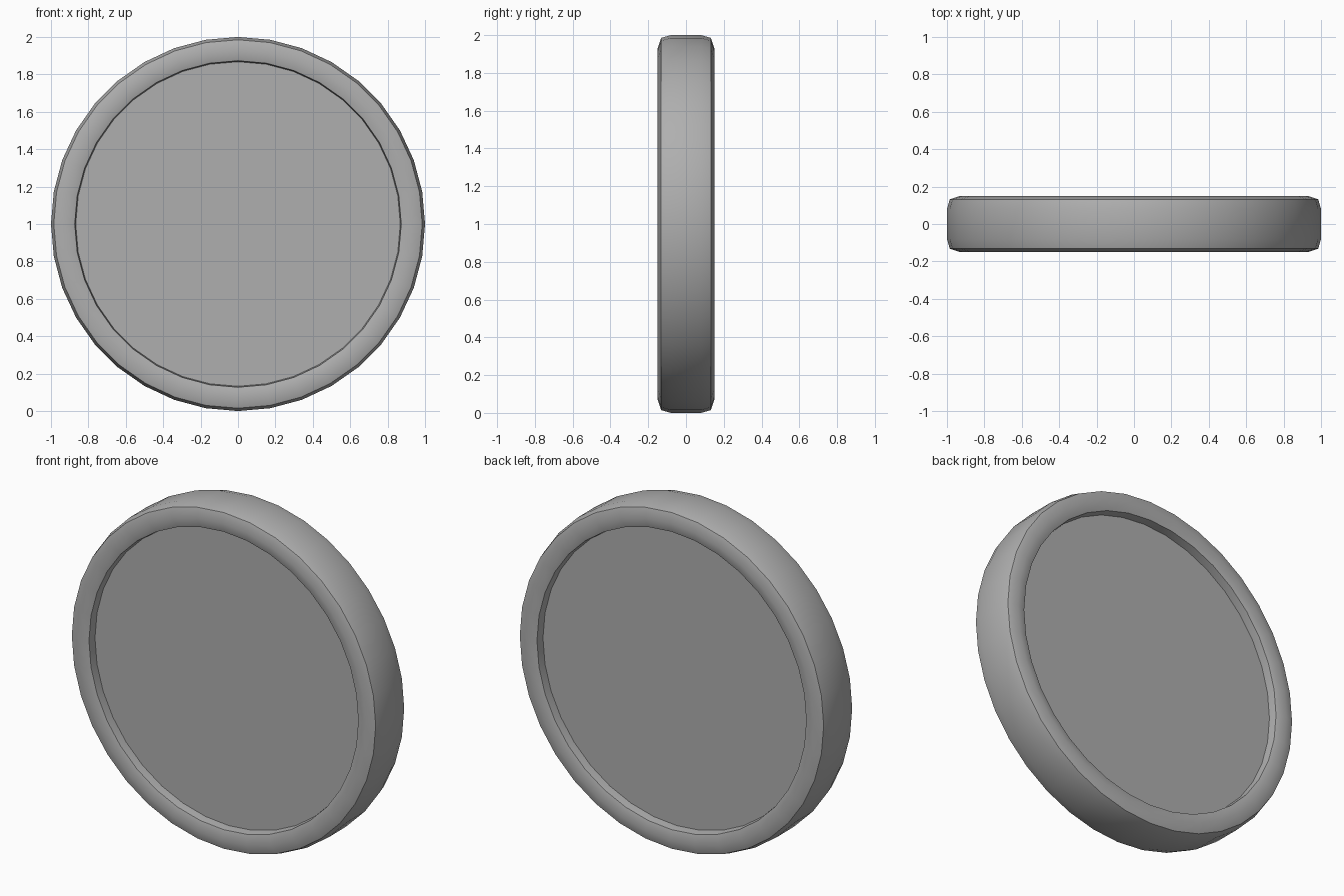
import bpy, bmesh
from math import sin, cos, radians, pi

if "Cube" in bpy.data.objects:
    bpy.data.objects.remove(bpy.data.objects["Cube"])

SEGMENTS = 36

grey = bpy.data.materials.new("dark_grey")
grey.diffuse_color = (0.43, 0.43, 0.43, 1)
grey.use_nodes = True
grey.node_tree.nodes["Principled BSDF"].inputs["Base Color"].default_value = grey.diffuse_color


def lathe(name, profile, closed):
    """Spin (radius, y) points around the y axis through z = 1."""
    bm = bmesh.new()
    rings = []
    for r, y in profile:
        rings.append([bm.verts.new((r * sin(2 * pi * i / SEGMENTS), y,
                                    1 + r * cos(2 * pi * i / SEGMENTS)))
                      for i in range(SEGMENTS)])
    pairs = list(zip(rings, rings[1:]))
    if closed:
        pairs.append((rings[-1], rings[0]))
    else:
        bm.faces.new(rings[0])
        bm.faces.new(rings[-1][::-1])
    for a, b in pairs:
        for i in range(SEGMENTS):
            j = (i + 1) % SEGMENTS
            bm.faces.new((a[i], a[j], b[j], b[i]))
    bmesh.ops.recalc_face_normals(bm, faces=bm.faces)
    mesh = bpy.data.meshes.new(name)
    bm.to_mesh(mesh)
    bm.free()
    mesh.materials.append(grey)
    obj = bpy.data.objects.new(name, mesh)
    bpy.context.collection.objects.link(obj)
    bpy.ops.object.select_all(action='DESELECT')
    obj.select_set(True)
    bpy.context.view_layer.objects.active = obj
    bpy.ops.object.shade_smooth_by_angle(angle=radians(48))
    return obj


# Raised rim: softened rectangular section, mirrored front to back
half = [(0.867, -0.08), (0.873, -0.133), (0.93, -0.15), (0.985, -0.132), (1.0, -0.08)]
lathe("rim", half + [(r, -y) for r, y in reversed(half)], True)

# Recessed flat disc filling the rim
lathe("disc", [(0.868, -0.085), (0.868, 0.085)], False)
